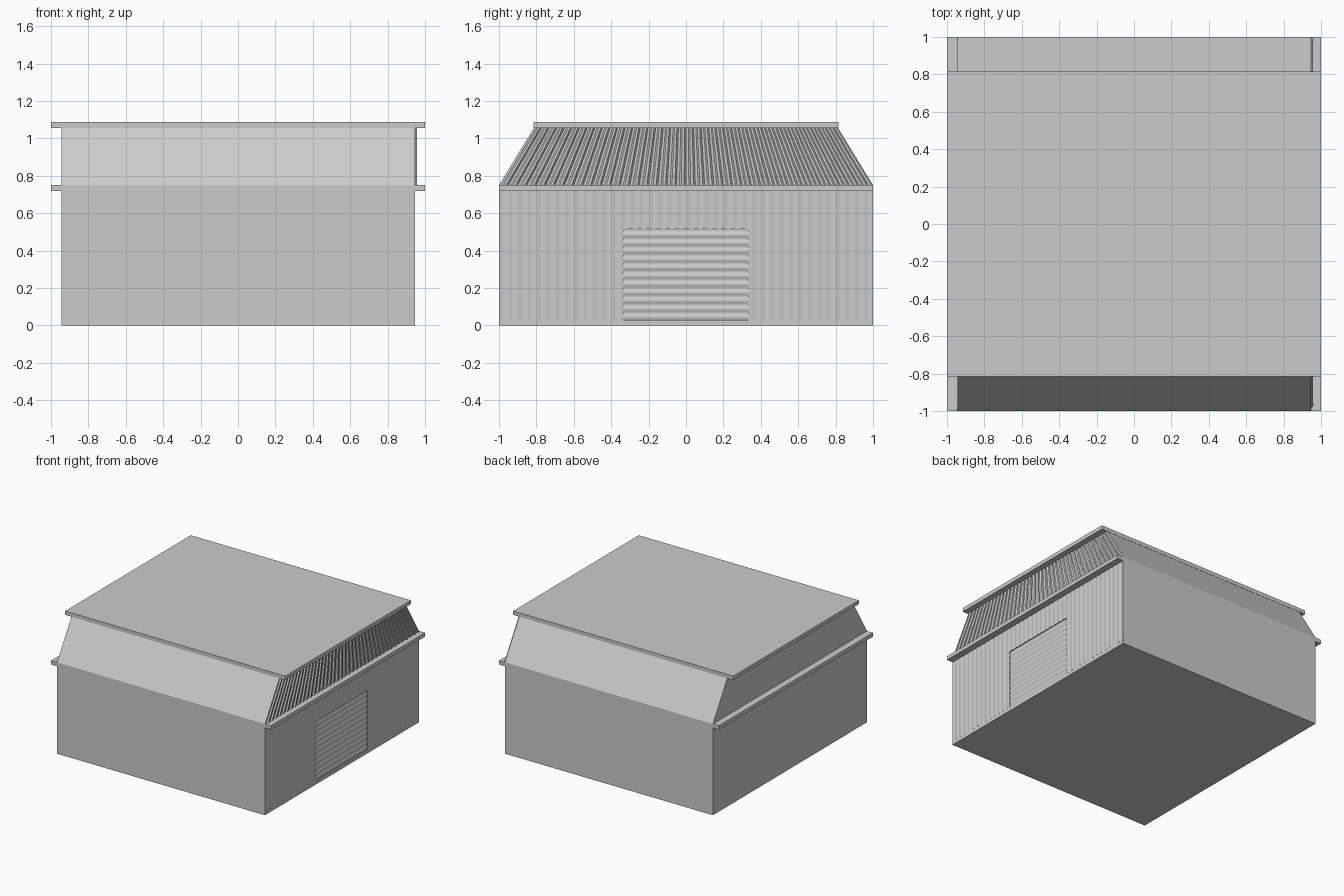
import bpy, bmesh, math

if "Cube" in bpy.data.objects:
    bpy.data.objects.remove(bpy.data.objects["Cube"])


def loft(name, lower, upper, smooth=False):
    """Closed solid between two matching 3D outlines."""
    bm = bmesh.new()
    a = [bm.verts.new(p) for p in lower]
    b = [bm.verts.new(p) for p in upper]
    n = len(a)
    bm.faces.new(a)
    bm.faces.new(b)
    for i in range(n):
        j = (i + 1) % n
        bm.faces.new((a[i], a[j], b[j], b[i]))
    bmesh.ops.recalc_face_normals(bm, faces=bm.faces[:])
    me = bpy.data.meshes.new(name)
    bm.to_mesh(me)
    bm.free()
    ob = bpy.data.objects.new(name, me)
    bpy.context.collection.objects.link(ob)
    if smooth:
        bpy.ops.object.select_all(action='DESELECT')
        ob.select_set(True)
        bpy.context.view_layer.objects.active = ob
        bpy.ops.object.shade_smooth_by_angle(angle=math.radians(40))
    return ob


def box(name, x0, x1, y0, y1, z0, z1):
    base = [(x0, y0), (x1, y0), (x1, y1), (x0, y1)]
    return loft(name, [(x, y, z0) for x, y in base], [(x, y, z1) for x, y in base])


def wave(start, end, pitch, mid, depth, steps=8):
    """Sampled ripple as (position, x) pairs."""
    n = max(2, round((end - start) / pitch * steps))
    pts = []
    for i in range(n + 1):
        t = start + (end - start) * i / n
        pts.append((t, mid + depth * math.cos(2 * math.pi * t / pitch)))
    return pts


W, BACK = 0.945, 0.92
EAVE, RIDGE, TAPER = 0.75, 1.06, 0.81
DOOR, DOOR_TOP, PLINTH = 0.335, 0.515, 0.03

# main body and sloping roof body
box("main_body", -W, BACK, -1, 1, 0, EAVE)
loft("roof_body",
     [(-W, -1, EAVE), (W, -1, EAVE), (W, 1, EAVE), (-W, 1, EAVE)],
     [(-W, -TAPER, RIDGE), (W, -TAPER, RIDGE), (W, TAPER, RIDGE), (-W, TAPER, RIDGE)])

# flat roof slab and side ledges
box("roof_slab", -1, 1, -0.815, 0.815, 1.055, 1.087)
box("ledge_left", -1, -W, -1, 1, 0.718, EAVE)
box("ledge_right", BACK, 1, -1, 1, 0.718, EAVE)

# base strip under the corrugated wall
box("base_strip", BACK, W, -1, 1, 0, PLINTH)

# corrugated wall in three pieces around the door
for name, y0, y1, z0 in (("wall_front", -1, -DOOR, PLINTH),
                         ("wall_back", DOOR, 1, PLINTH),
                         ("wall_over_door", -DOOR, DOOR, DOOR_TOP)):
    outline = [(x, y) for y, x in wave(y0, y1, 0.05, W, 0.002)]
    outline += [(BACK, y1), (BACK, y0)]
    loft(name, [(x, y, z0) for x, y in outline],
         [(x, y, 0.718) for x, y in outline], smooth=True)

# roller door with horizontal slats
slats = [(x, z) for z, x in wave(PLINTH, DOOR_TOP, 0.044, 0.938, 0.003)]
slats += [(BACK, DOOR_TOP), (BACK, PLINTH)]
loft("roller_door", [(x, -DOOR, z) for x, z in slats],
     [(x, DOOR, z) for x, z in slats], smooth=True)

# fanned ribs on the right roof gable
RIBS = 40
ribs = []
for i in range(RIBS):
    y = -1 + 2 * i / RIBS
    for f, x in ((0.0, W + 0.001), (0.3, W + 0.001), (0.5, W + 0.011), (0.8, W + 0.011)):
        ribs.append((x, y + f * 2 / RIBS))
ribs += [(W + 0.001, 1), (BACK, 1), (BACK, -1)]
loft("gable_ribs", [(x, y, EAVE) for x, y in ribs],
     [(x, y * TAPER, RIDGE) for x, y in ribs])
